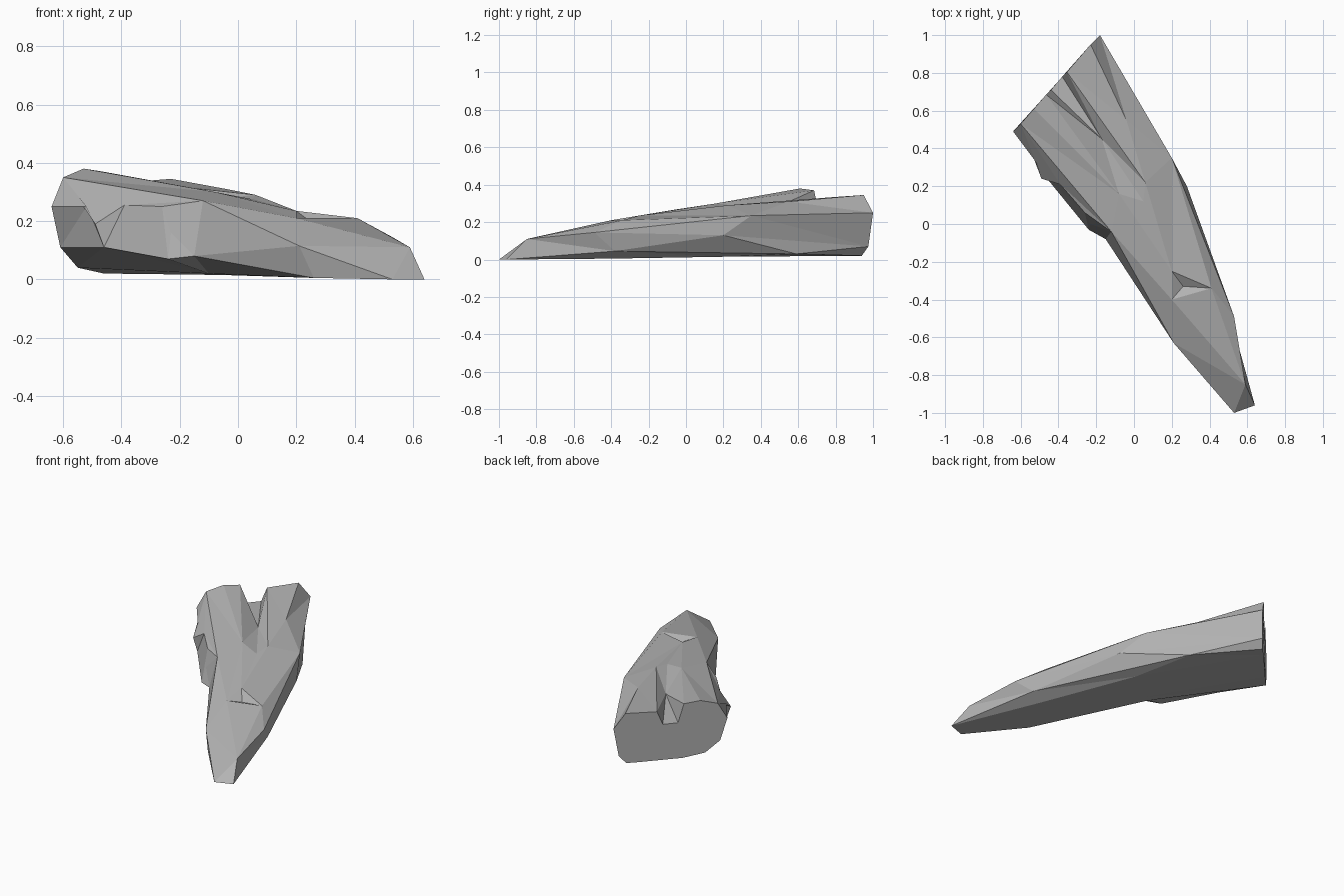
import bpy
import bmesh
from mathutils import Vector

default_cube = bpy.data.objects.get("Cube")
if default_cube:
    bpy.data.objects.remove(default_cube, do_unlink=True)

# Points where several long edges of the rock meet
tip_west = (.53, -1, 0)
tip_east = (.64, -.96, 0)
nose = (.59, -.85, .11)
shoulder = (-.12, -.04, .27)
flank = (.21, -.63, .115)
heel = (.26, -.68, .005)
dent_back = (.2, -.25, .235)
dent_side = (.41, -.34, .21)
dent_front = (.2, -.4, .21)
dent_floor = (.26, -.33, .19)
crest_bend = (-.08, .16, .3)
groove_bend = (-.17, .45, .265)
groove_end = (.05, .12, .275)
east_bend = (.2, .35, .235)
east_heel = (.48, -.38, .045)

# Long edges, each running from the broken back end to the pointed tip,
# listed in order around the body
under_middle = [(-.46, .69, .02), (-.05, .04, .015), heel, tip_west]
under_west = [(-.55, .59, .04), (-.1, .02, .02), heel, tip_west]
west_foot = [(-.61, .52, .11), (-.46, .24, .11), (-.24, -.03, .07),
             (-.15, -.08, .08), heel, tip_west]
west_knobs = [(-.64, .49, .25), (-.52, .33, .25), (-.49, .24, .19),
              (-.39, .21, .255), (-.26, .06, .25), (-.23, 0, .16),
              shoulder, flank, tip_west]
west_ridge = [(-.6, .53, .35), shoulder, flank, tip_west]
crest = [(-.53, .61, .38), crest_bend, dent_front, nose, tip_west]
west_lip = [(-.465, .685, .37), crest_bend, groove_end,
            dent_back, dent_front, nose, tip_west]
floor_west = [(-.44, .71, .25), groove_bend, groove_end, dent_back,
              dent_floor, dent_front, nose, tip_west]
floor_east = [(-.38, .78, .25), groove_bend, groove_end, dent_back,
              dent_floor, dent_side, nose, tip_east]
east_lip = [(-.355, .805, .335), (.06, .22, .29), dent_back, dent_side, nose, tip_east]
east_ridge = [(-.23, .95, .345), (-.04, .55, .31), east_bend, dent_side, nose, tip_east]
east_edge = [(-.18, 1, .25), east_bend, (.53, -.49, .145), nose, tip_east]
east_bulge = [(-.2, .975, .07), (.28, .2, .13), east_heel, tip_east]
east_foot = [(-.23, .94, .02), (.05, .59, .03), east_heel, tip_east]
under_east = [(-.28, .89, .02), (.15, .2, .015), (.4, -.4, .005), tip_east]

rails = [under_middle, under_west, west_foot, west_knobs, west_ridge, crest, west_lip,
         floor_west, floor_east, east_lip, east_ridge, east_edge, east_bulge,
         east_foot, under_east]

bm = bmesh.new()
shared = {}


def vertex(point):
    """Return one vertex per location, so neighbouring strips are joined."""
    if point not in shared:
        shared[point] = bm.verts.new(point)
    return shared[point]


def add_face(points):
    corners = list(dict.fromkeys(vertex(p) for p in points))
    if len(corners) > 2 and not bm.faces.get(corners):
        bm.faces.new(corners)


def distance(a, b):
    return (Vector(a) - Vector(b)).length


def zip_strip(first, second):
    """Fill the strip between two long edges with triangles, shortest link first."""
    i = j = 0
    while i < len(first) - 1 or j < len(second) - 1:
        if j == len(second) - 1:
            step_first = True
        elif i == len(first) - 1:
            step_first = False
        else:
            step_first = distance(first[i + 1], second[j]) <= distance(first[i], second[j + 1])
        if step_first:
            add_face([first[i], second[j], first[i + 1]])
            i += 1
        else:
            add_face([first[i], second[j], second[j + 1]])
            j += 1


# Body skin, closed all round
for index, rail in enumerate(rails):
    zip_strip(rail, rails[(index + 1) % len(rails)])

# Broken back end
add_face([rail[0] for rail in rails])
bmesh.ops.recalc_face_normals(bm, faces=bm.faces[:])

mesh = bpy.data.meshes.new("rock")
bm.to_mesh(mesh)
bm.free()
rock = bpy.data.objects.new("rock", mesh)
bpy.context.collection.objects.link(rock)

# Plain grey stone
stone = bpy.data.materials.new("grey stone")
stone.use_nodes = True
grey = (.45, .45, .45, 1)
stone.diffuse_color = grey
stone.node_tree.nodes["Principled BSDF"].inputs["Base Color"].default_value = grey
mesh.materials.append(stone)
